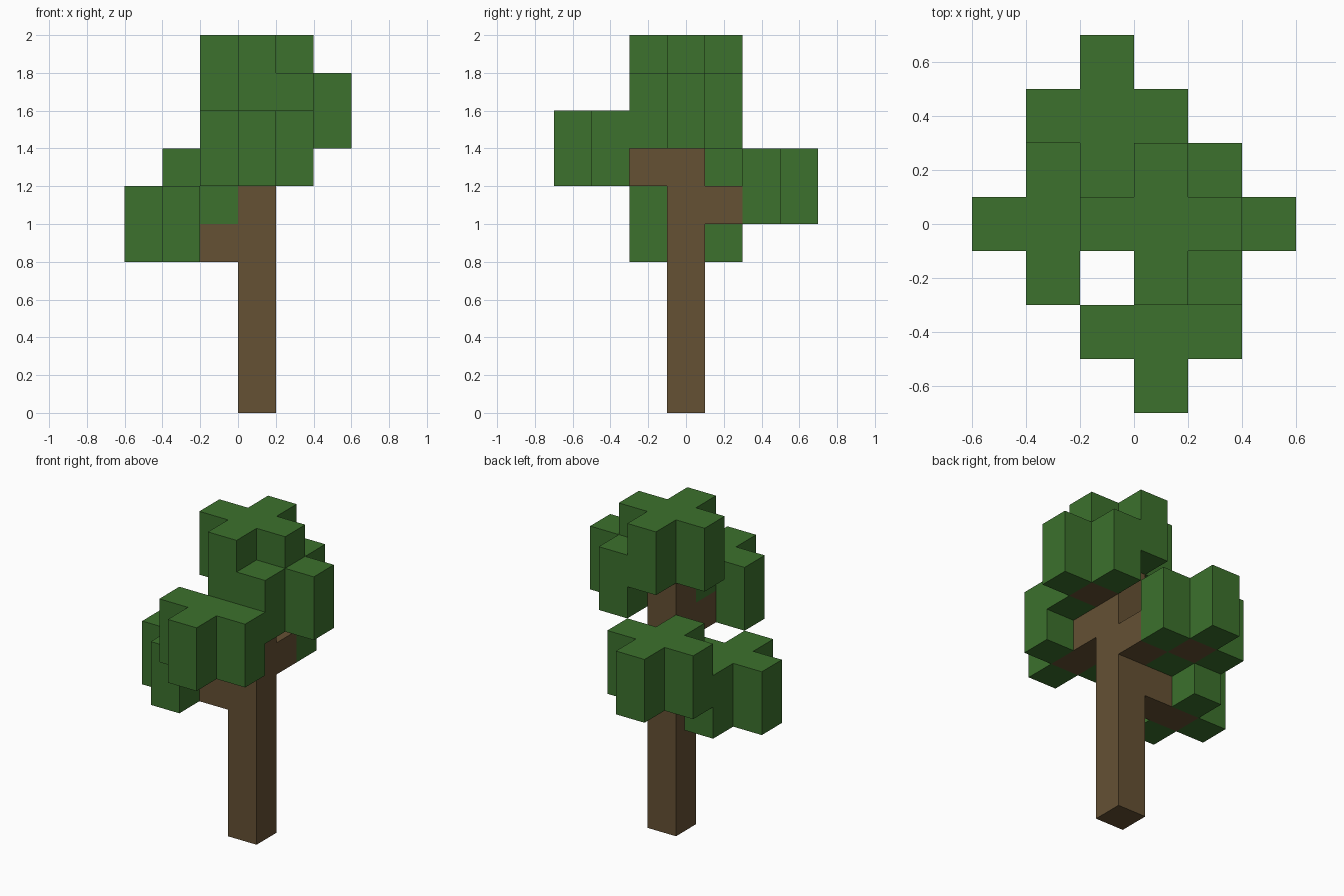
import bpy, bmesh
from mathutils import Vector

CELL = 0.2

old = bpy.data.objects.get("Cube")
if old:
    bpy.data.objects.remove(old, do_unlink=True)


def make_material(name, rgb):
    mat = bpy.data.materials.new(name)
    mat.use_nodes = True
    mat.diffuse_color = (*rgb, 1)
    mat.node_tree.nodes["Principled BSDF"].inputs["Base Color"].default_value = (*rgb, 1)
    return mat


bark = make_material("bark brown", (0.130, 0.082, 0.034))
leaf = make_material("leaf green", (0.045, 0.165, 0.026))


def plus_cluster(cx, cy, z):
    """Plus-shaped leaf clump, two cells tall."""
    arms = [(0, 0), (1, 0), (-1, 0), (0, 1), (0, -1)]
    return [(cx + dx, cy + dy, z + dz) for dx, dy in arms for dz in (0, 1)]


# Parts as grid cells; wood comes first and keeps any cell it shares with leaves
parts = [
    ("trunk", bark, [(0, 0, k) for k in range(8)]),
    ("right_branch", bark, [(-1, 0, 4), (-2, 0, 4)]),
    ("back_branch", bark, [(0, 1, 5), (-1, 2, 5)]),
    ("front_branch", bark, [(0, -1, 6), (0, -2, 6)]),
    ("left_branch", bark, [(1, 0, 7)]),
    ("crown_leaves", leaf, plus_cluster(0, 0, 8)),
    ("right_leaves", leaf, plus_cluster(-2, 0, 4)),
    ("back_leaves", leaf, plus_cluster(-1, 2, 5)),
    ("front_leaves", leaf, plus_cluster(0, -2, 6)),
    ("left_leaves", leaf, plus_cluster(1, 0, 7)),
]

owner = {}
for name, _, cells in parts:
    for cell in cells:
        owner.setdefault(cell, name)


def add_cell(bm, cell):
    """Add the sides of a cell that are not covered by a neighbour."""
    centre = Vector((cell[0] + 0.5, cell[1], cell[2] + 0.5)) * CELL
    for axis in range(3):
        for sign in (-1, 1):
            step = [0, 0, 0]
            step[axis] = sign
            if tuple(c + s for c, s in zip(cell, step)) in owner:
                continue
            n = Vector(step)
            u = Vector([float(i == (axis + 1) % 3) for i in range(3)])
            v = n.cross(u)
            corners = [n + u + v, n - u + v, n - u - v, n + u - v]
            bm.faces.new([bm.verts.new(centre + c * CELL / 2) for c in corners])


# Build each part as one clean blocky shell
for name, mat, cells in parts:
    bm = bmesh.new()
    for cell in cells:
        if owner[cell] == name:
            add_cell(bm, cell)
    bmesh.ops.remove_doubles(bm, verts=bm.verts[:], dist=0.001)
    bmesh.ops.dissolve_limit(bm, angle_limit=0.01, verts=bm.verts[:], edges=bm.edges[:])
    mesh = bpy.data.meshes.new(name)
    bm.to_mesh(mesh)
    bm.free()
    mesh.materials.append(mat)
    bpy.context.collection.objects.link(bpy.data.objects.new(name, mesh))
